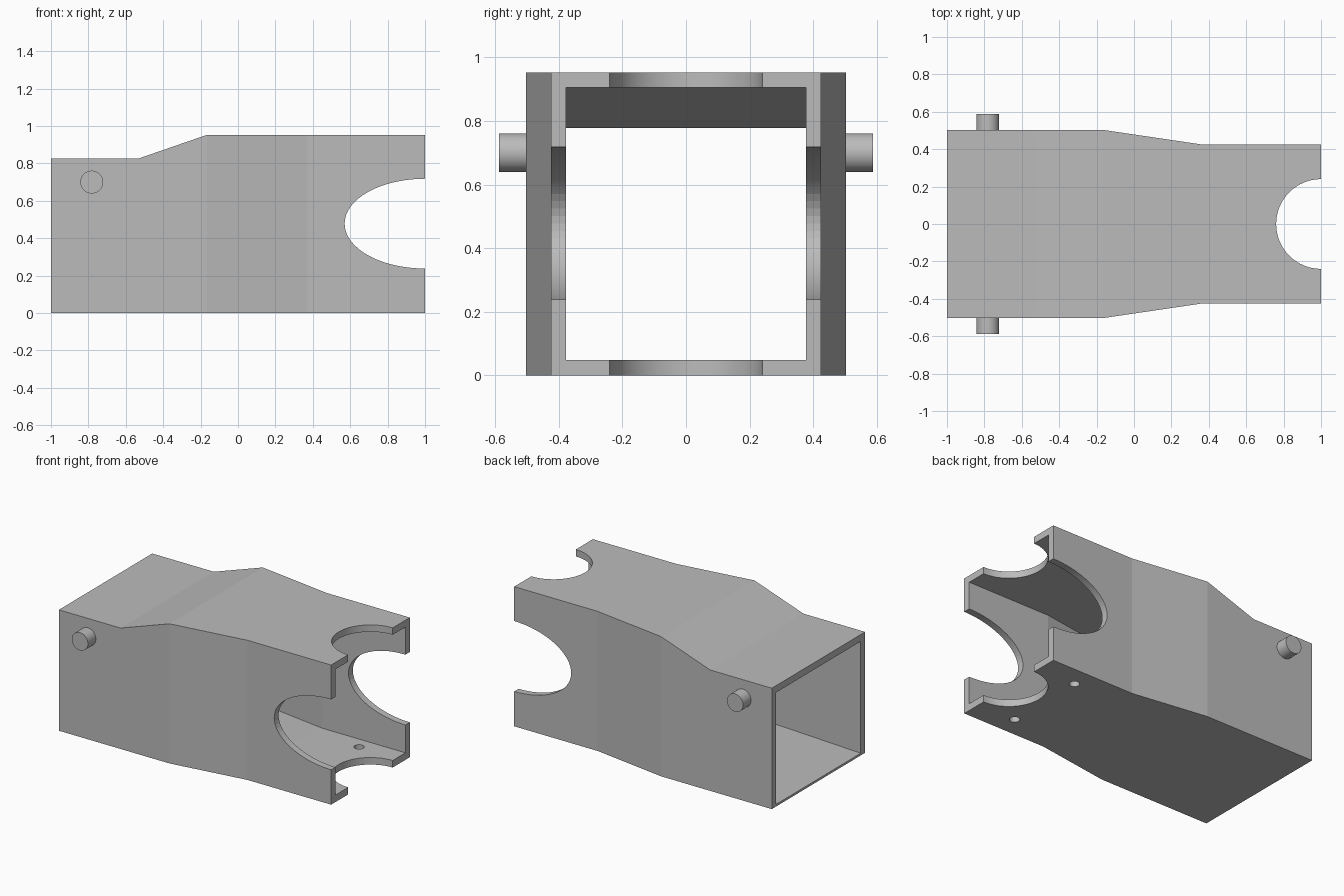
import bpy
import bmesh
from math import pi, radians

cube = bpy.data.objects.get("Cube")
if cube:
    bpy.data.objects.remove(cube, do_unlink=True)

WALL = 0.047

grey = bpy.data.materials.new("Plain grey")
grey.use_nodes = True
colour = (0.5, 0.5, 0.5, 1)
grey.diffuse_color = colour
grey.node_tree.nodes["Principled BSDF"].inputs["Base Color"].default_value = colour


def activate(obj):
    bpy.ops.object.select_all(action="DESELECT")
    obj.select_set(True)
    bpy.context.view_layer.objects.active = obj


def cylinder(name, centre, radius, depth, axis="Z", stretch=1):
    """Round bar along Z or Y, optionally stretched along x."""
    turn = (pi / 2, 0, 0) if axis == "Y" else (0, 0, 0)
    bpy.ops.mesh.primitive_cylinder_add(vertices=64, radius=radius, depth=depth,
                                        location=centre, rotation=turn)
    obj = bpy.context.object
    obj.name = name
    obj.scale.x = stretch
    obj.data.materials.append(grey)
    return obj


def smooth(obj):
    activate(obj)
    bpy.ops.object.shade_smooth_by_angle(angle=radians(7))


# Rectangular sleeve: x, half width, roof height, inner floor height
stations = [
    (-1.0, 0.503, 0.825, 0.015),
    (-0.535, 0.503, 0.825, 0.034),
    (-0.165, 0.503, 0.953, 0.048),
    (0.37, 0.424, 0.953, 0.048),
    (1.0, 0.424, 0.953, 0.048),
]


def ring(bm, x, half, low, high):
    return [bm.verts.new((x, y, z)) for y, z in
            ((-half, low), (half, low), (half, high), (-half, high))]


bm = bmesh.new()
outer = [ring(bm, x, w, 0, top) for x, w, top, floor in stations]
inner = [ring(bm, x, w - WALL, floor, top - WALL) for x, w, top, floor in stations]


def bridge(a, b):
    for i in range(4):
        j = (i + 1) % 4
        bm.faces.new((a[i], a[j], b[j], b[i]))


for skin in (outer, inner):
    for a, b in zip(skin, skin[1:]):
        bridge(a, b)
for end in (0, -1):
    bridge(outer[end], inner[end])
bmesh.ops.recalc_face_normals(bm, faces=bm.faces)
mesh = bpy.data.meshes.new("sleeve")
bm.to_mesh(mesh)
bm.free()
mesh.materials.append(grey)
sleeve = bpy.data.objects.new("sleeve", mesh)
bpy.context.collection.objects.link(sleeve)

# Notches at the open end and small holes through the floor
cutters = [
    cylinder("side_notch_cutter", (1, 0, 0.478), 0.24, 2, "Y", 0.43 / 0.24),
    cylinder("roof_notch_cutter", (1, 0, 0.5), 0.24, 2),
]
for side in (-1, 1):
    cutters.append(cylinder("floor_hole_cutter", (0.715, side * 0.284, 0), 0.032, 0.3))
for cutter in cutters:
    cutter.hide_render = True
    activate(sleeve)
    cut = sleeve.modifiers.new("cut", "BOOLEAN")
    cut.operation = "DIFFERENCE"
    cut.solver = "EXACT"
    cut.object = cutter
    bpy.ops.object.modifier_apply(modifier=cut.name)
    bpy.data.objects.remove(cutter, do_unlink=True)
smooth(sleeve)

# Pivot pegs on both sides
for name, side in (("right_peg", -1), ("left_peg", 1)):
    smooth(cylinder(name, (-0.782, side * 0.533, 0.7), 0.061, 0.11, "Y"))
